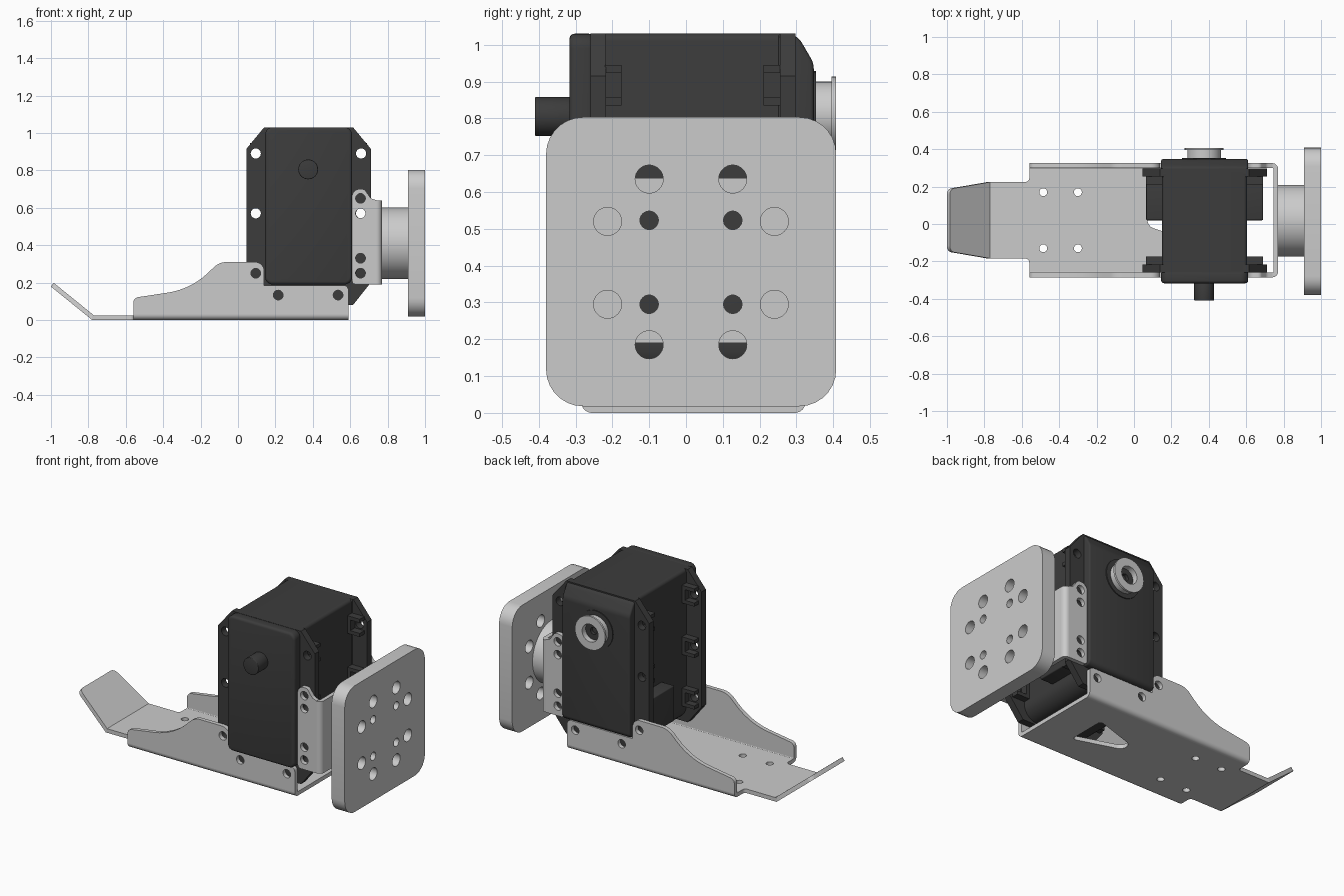
import bpy, bmesh
from math import atan2, sin, cos, tan, pi, radians
from mathutils import Vector

if "Cube" in bpy.data.objects:
    bpy.data.objects.remove(bpy.data.objects["Cube"])

DARK = bpy.data.materials.new("dark_plastic")
DARK.diffuse_color = (0.045, 0.045, 0.045, 1)
DARK.use_nodes = True
DARK.node_tree.nodes["Principled BSDF"].inputs["Base Color"].default_value = DARK.diffuse_color


def fillet(pts, seg=7):
    """Turn (u, v[, radius]) corners into a rounded outline."""
    out = []
    for i, p in enumerate(pts):
        c = Vector(p[:2])
        if len(p) < 3:
            out.append(c)
            continue
        d1 = (Vector(pts[i - 1][:2]) - c).normalized()
        d2 = (Vector(pts[(i + 1) % len(pts)][:2]) - c).normalized()
        half = d1.angle(d2) / 2
        t = p[2] / tan(half)
        o = c + (d1 + d2).normalized() * p[2] / sin(half)
        s, e = c + d1 * t - o, c + d2 * t - o
        a = atan2(s.y, s.x)
        da = (atan2(e.y, e.x) - a + pi) % (2 * pi) - pi
        out += [o + p[2] * Vector((cos(a + da * k / seg), sin(a + da * k / seg)))
                for k in range(seg + 1)]
    return out


def circle(u, v, r, n=32):
    return [(u + r * cos(2 * pi * k / n), v + r * sin(2 * pi * k / n)) for k in range(n)]


def rect(u0, u1, v0, v1, r=None):
    c = [(u0, v0), (u1, v0), (u1, v1), (u0, v1)]
    return fillet([(*p, r) for p in c]) if r else c


PLANES = {"XY": lambda u, v, w: (u, v, w),
          "XZ": lambda u, v, w: (u, w, v),
          "YZ": lambda u, v, w: (w, u, v)}


def plate(name, outline, plane, a, b, holes=(), mat=None, bevel=0):
    """Extrude a 2D outline with round holes from a to b across the plane."""
    cu = bpy.data.curves.new(name, "CURVE")
    cu.dimensions, cu.fill_mode, cu.extrude = "2D", "BOTH", (b - a) / 2
    for loop in [outline] + [circle(*h) for h in holes]:
        sp = cu.splines.new("POLY")
        sp.points.add(len(loop) - 1)
        for q, p in zip(sp.points, loop):
            q.co = (p[0], p[1], 0, 1)
        sp.use_cyclic_u = True
    ob = bpy.data.objects.new(name, cu)
    bpy.context.collection.objects.link(ob)
    bpy.ops.object.select_all(action="DESELECT")
    ob.select_set(True)
    bpy.context.view_layer.objects.active = ob
    bpy.ops.object.convert(target="MESH")
    ob = bpy.context.view_layer.objects.active
    to3d = PLANES[plane] if isinstance(plane, str) else plane
    bm = bmesh.new()
    bm.from_mesh(ob.data)
    for v in bm.verts:
        v.co = to3d(v.co.x, v.co.y, v.co.z + (a + b) / 2)
    bmesh.ops.remove_doubles(bm, verts=bm.verts, dist=1e-5)
    if not holes:
        bmesh.ops.dissolve_limit(bm, angle_limit=0.01, verts=bm.verts, edges=bm.edges)
    bmesh.ops.recalc_face_normals(bm, faces=bm.faces)
    bm.to_mesh(ob.data)
    bm.free()
    if bevel:
        m = ob.modifiers.new("bevel", "BEVEL")
        m.width, m.segments, m.limit_method, m.angle_limit = bevel, 3, "ANGLE", radians(40)
        bpy.ops.object.modifier_apply(modifier=m.name)
    bpy.ops.object.shade_smooth_by_angle(angle=radians(32))
    if mat:
        ob.data.materials.append(mat)
    return ob


def bend(name, cu, cv, su, sv, plane, a, b):
    """Quarter-round sheet bend around centre (cu, cv)."""
    arc = [(sin(k * pi / 16), cos(k * pi / 16)) for k in range(9)]
    pts = [(cu + su * .03 * s, cv + sv * .03 * c) for s, c in arc]
    pts += [(cu + su * .005 * s, cv + sv * .005 * c) for s, c in reversed(arc)]
    plate(name, pts, plane, a, b)


# Base channel: floor with tongue and tapered opening, bends and side walls
floor = fillet([(.59, -.255), (.59, .295), (-.56, .295), (-.56, .225, .02), (-.78, .225),
                (-.78, -.185), (-.56, -.185, .02), (-.56, -.255)])
opening = fillet([(-.03, .02, .045), (.36, -.105, .02), (.36, .145, .02)])
# the opening splits the floor into a slit outline along y = 0.02
upper = [(.59, .02), (.59, .295)] + [p for p in floor if p[1] > .02 and p[0] < .58] + [(-.78, .02)]
top_edge = sorted([p for p in opening if p[1] > .02], key=lambda p: atan2(p[1] - .02, p[0] - .2), reverse=True)
upper += [(min(p[0] for p in opening), .02)] + [tuple(p) for p in top_edge] + [(.36, .02)]
lower = [(p[0], .04 - p[1]) for p in upper]
for name, half, y in (("floor_back", upper, .17), ("floor_front", lower, -.13)):
    plate(name, half, "XY", 0, .025, [(-.485, y, .021), (-.3, y, .021)])

wall = fillet([(-.56, .03), (-.56, .118, .03), (-.25, .165, .4), (-.1, .31, .1), (.14, .31, .05),
               (.14, .185), (.59, .185, .025), (.59, .03)])
wall_holes = [(.095, .25, .026), (.215, .133, .026), (.535, .133, .026)]
for side, y0, yc, s in (("front", -.285, -.255, -1), ("back", .3, .295, 1)):
    plate(side + "_wall", wall, "XZ", y0, y0 + .025, wall_holes)
    bend(side + "_floor_bend", yc, .03, s, -1, "YZ", -.56, .59)

# Upturned lip at the end of the tongue
A = radians(39)
plate("raised_lip", fillet([(0, -.185), (.284, -.147, .035), (.284, .187, .035), (0, .225)]),
      lambda u, v, w: (-.78 - u * cos(A) + w * sin(A), v, u * sin(A) + w * cos(A)), 0, .025)

# Upright bracket: two flanges, bends and a web
flange = fillet([(.61, .19, .02), (.74, .19), (.74, .64), (.71, .65, .03), (.675, .70, .025),
                 (.61, .70, .04)])
for side, y0, yc, s in (("front", -.285, -.255, -1), ("back", .3, .295, 1)):
    plate(side + "_bracket_flange", flange, "XZ", y0, y0 + .025,
          [(.655, z, .026) for z in (.25, .33, .57, .65)])
    bend(side + "_bracket_bend", .74, yc, 1, s, "XY", .19, .638)
small = [(y, z, .025) for y in (-.1, .127) for z in (.295, .523)]
plate("bracket_web", rect(-.255, .295, .19, .638), "YZ", .745, .77, small)

# Round spacer and mounting plate
plate("round_spacer", circle(.017, .41, .191, 64), "YZ", .77, .91, small)
big = [(y, z, .038) for y in (-.1, .127) for z in (.185, .635)]
big += [(y, z, .038) for y in (-.213, .24) for z in (.295, .52)]
plate("mounting_plate", rect(-.38, .408, .018, .803, .1), "YZ", .91, 1, small + big)

# Motor body: core, covers
plate("motor_core", fillet([(.15, .09, .09), (.605, .09, .09), (.605, 1.03, .02), (.15, 1.03, .02)]),
      "XZ", -.25, .28, mat=DARK)
plate("motor_front_cover", rect(.145, .61, .19, 1.03, .04), "XZ", -.317, -.25, mat=DARK, bevel=.015)
plate("motor_back_cover", fillet([(.25, .19), (.347, .19, .03), (.347, .95, .06), (.30, 1.03, .05),
                                  (.25, 1.03)]), "YZ", .145, .61, mat=DARK, bevel=.01)

# Chamfered ear plates with bosses around each screw hole
octagon = [(.14, .08), (.615, .08), (.71, .2), (.71, .915), (.615, 1.03), (.14, 1.03),
           (.045, .915), (.045, .2)]
ear_holes = [(x, z, .027) for x in (.095, .658) for z in (.25, .57, .89)]
for side, y0, b0 in (("front", -.26, -.22), ("back", .255, .21)):
    plate(side + "_ear_plate", octagon, "XZ", y0, y0 + .043, ear_holes, DARK)
    for i, z in enumerate((.25, .57, .89)):
        boss = [(.16, -.055), (.065, -.055), (.065, -.033), (.13, -.033),
                (.13, .033), (.065, .033), (.065, .055), (.16, .055)]
        for tag, mirror in (("left", 0), ("right", 1)):
            pts = [(.755 - u if mirror else u, z + v) for u, v in boss]
            plate(f"{side}_{tag}_boss_{i}", pts, "XZ", b0, b0 + .045, mat=DARK)

# Connector blocks on both flanks
plate("connector_block", rect(.065, .69, .2, .42), "XZ", .02, .25, mat=DARK, bevel=.006)

# Output horn at the back, idler shaft at the front
plate("horn_seat", circle(.375, .81, .118), "XZ", .34, .353, mat=DARK)
plate("horn_hub", circle(.375, .81, .09), "XZ", .345, .397, [(.375, .81, .055)])
plate("horn_rim", circle(.375, .81, .104), "XZ", .395, .407, [(.375, .81, .055)])
plate("horn_screw", circle(.375, .81, .055), "XZ", .34, .372, [(.375, .81, .022)], DARK)
plate("idler_shaft", circle(.375, .805, .053), "XZ", -.41, -.31, mat=DARK, bevel=.004)
